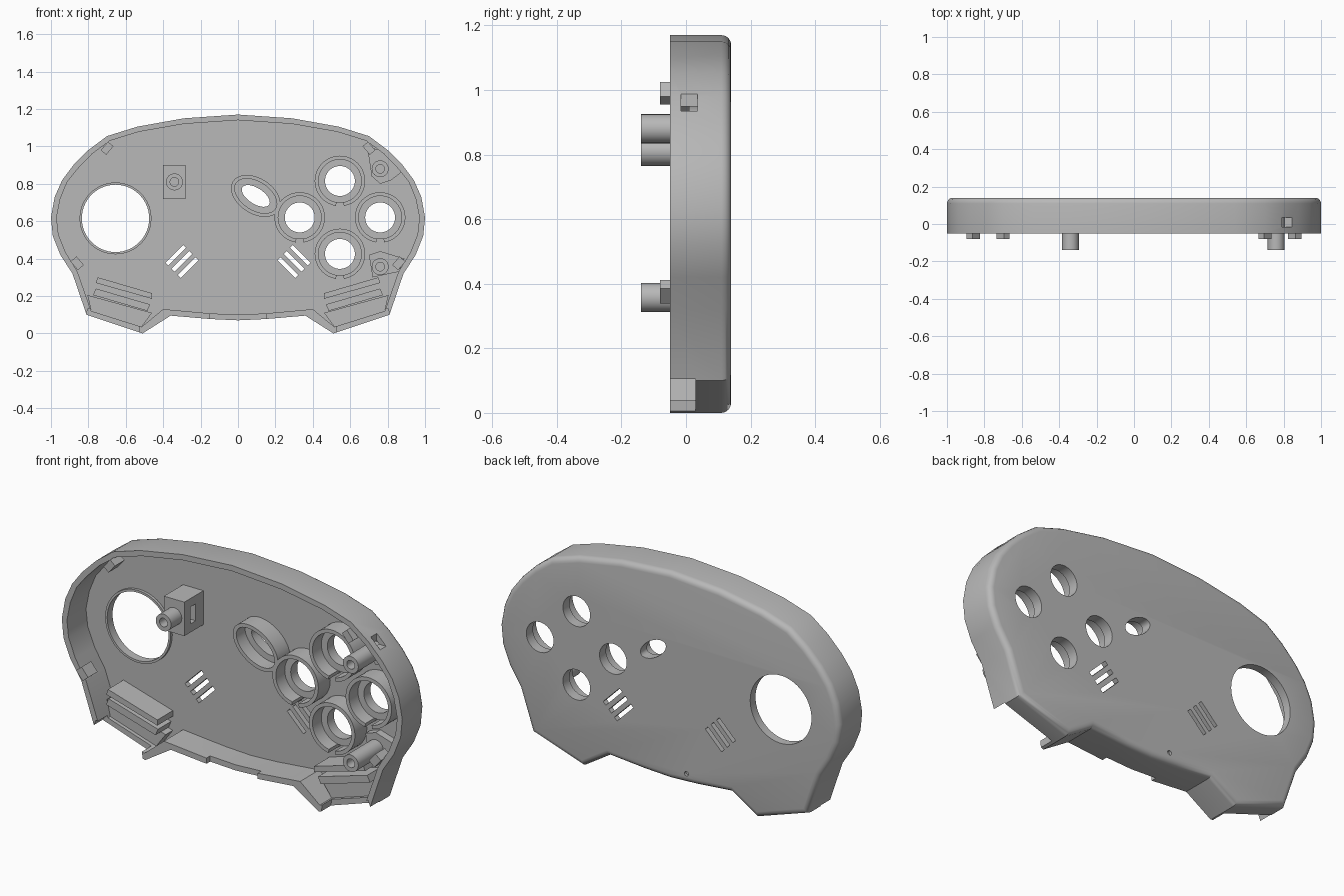
import bpy, bmesh
from math import sin, cos, pi, radians, tau

if "Cube" in bpy.data.objects:
    bpy.data.objects.remove(bpy.data.objects["Cube"])

grey = bpy.data.materials.new("Grey plastic")
grey.use_nodes = True
COLOUR = (0.48, 0.48, 0.48, 1)
grey.diffuse_color = COLOUR
grey.node_tree.nodes["Principled BSDF"].inputs["Base Color"].default_value = COLOUR

RIM, FLOOR, BACK = -0.05, 0.11, 0.14


def finish(name, bm):
    bmesh.ops.recalc_face_normals(bm, faces=bm.faces)
    mesh = bpy.data.meshes.new(name)
    bm.to_mesh(mesh)
    bm.free()
    ob = bpy.data.objects.new(name, mesh)
    bpy.context.collection.objects.link(ob)
    mesh.materials.append(grey)
    return ob


def prism(name, pts, y0, y1, round_back=0):
    """Extrude an x-z polygon from y0 to y1, optionally rounding the back edge."""
    bm = bmesh.new()
    front = [bm.verts.new((x, y0, z)) for x, z in pts]
    back = [bm.verts.new((x, y1, z)) for x, z in pts]
    bm.faces.new(front)
    back_face = bm.faces.new(back[::-1])
    n = len(pts)
    for i in range(n):
        j = (i + 1) % n
        bm.faces.new((front[i], back[i], back[j], front[j]))
    if round_back:
        bmesh.ops.recalc_face_normals(bm, faces=bm.faces)
        bmesh.ops.bevel(bm, geom=list(back_face.edges), offset=round_back,
                        segments=4, profile=0.5, affect='EDGES')
    return finish(name, bm)


def ellipse(cx, cz, a, b=None, turn=0, n=40):
    b = b or a
    c, s = cos(turn), sin(turn)
    return [(cx + a * cos(t) * c - b * sin(t) * s, cz + a * cos(t) * s + b * sin(t) * c)
            for t in (tau * i / n for i in range(n))]


def rect(cx, cz, w, h, turn=0):
    c, s = cos(turn), sin(turn)
    return [(cx + x * c - z * s, cz + x * s + z * c)
            for x, z in ((-w / 2, -h / 2), (w / 2, -h / 2), (w / 2, h / 2), (-w / 2, h / 2))]


def ring(name, outer, inner, y0, y1, skip=()):
    """Tube between two matching loops; skipped segments leave a gap."""
    bm = bmesh.new()
    n = len(outer)
    loops = [[bm.verts.new((x, y, z)) for x, z in pts]
             for pts, y in ((outer, y0), (outer, y1), (inner, y1), (inner, y0))]
    for i in range(n):
        j = (i + 1) % n
        if i in skip:
            continue
        for k in range(4):
            a, b = loops[k], loops[(k + 1) % 4]
            bm.faces.new((a[i], a[j], b[j], b[i]))
        for edge, other in ((i, (i - 1) % n), (j, j)):
            if other in skip:
                bm.faces.new([lp[edge] for lp in loops])
    return finish(name, bm)


def cut(target, pts, y0, y1):
    """Subtract a prism and remove the cutter."""
    tool = prism("cutter", pts, y0, y1)
    tool.hide_render = True
    mod = target.modifiers.new("cut", 'BOOLEAN')
    mod.operation, mod.solver, mod.object = 'DIFFERENCE', 'EXACT', tool
    graph = bpy.context.evaluated_depsgraph_get()
    mesh = bpy.data.meshes.new_from_object(target.evaluated_get(graph))
    target.modifiers.clear()
    target.data = mesh
    bpy.data.objects.remove(tool)


def flip(pts, s):
    return [(x * s, z) for x, z in pts]


def mirrored(half):
    return half + [(-x, z) for x, z in reversed(half) if x > 0.001]


# Shell: rounded tray with two grips, hollowed from the front
outer = mirrored([(0, 1.17), (0.29, 1.15), (0.54, 1.105), (0.70, 1.055), (0.80, 0.98),
                  (0.88, 0.90), (0.94, 0.82), (0.98, 0.73), (1.0, 0.62), (0.99, 0.52),
                  (0.95, 0.42), (0.885, 0.32), (0.81, 0.10), (0.51, 0), (0.36, 0.095),
                  (0.15, 0.077), (0, 0.07)])
inner = mirrored([(0, 1.14), (0.29, 1.12), (0.53, 1.078), (0.685, 1.03), (0.78, 0.96),
                  (0.857, 0.88), (0.913, 0.81), (0.95, 0.72), (0.97, 0.62), (0.96, 0.53),
                  (0.92, 0.43), (0.858, 0.33), (0.785, 0.12), (0.515, 0.035), (0.40, 0.13),
                  (0.15, 0.107), (0, 0.10)])
shell = prism("shell", outer, RIM, BACK, 0.03)
cut(shell, inner, -0.3, FLOOR)

# Large stick opening, button openings and small oval opening
buttons = [(0.545, 0.815), (0.76, 0.62), (0.33, 0.62), (0.545, 0.425)]
TILT = radians(-33)
cut(shell, ellipse(-0.655, 0.615, 0.18, n=56), 0.05, 0.3)
for cx, cz in buttons:
    cut(shell, ellipse(cx, cz, 0.08), 0.05, 0.3)
cut(shell, ellipse(0.095, 0.735, 0.085, 0.042, TILT), 0.05, 0.3)

# Diagonal slots, grip notches, lower rim notch, side slot and pin hole
for s in (-1, 1):
    for k in (-1, 0, 1):
        slot = rect(-0.30 + 0.033 * k, 0.385 - 0.033 * k, 0.135, 0.022, pi / 4)
        cut(shell, flip(slot, -s), 0.05, 0.3)
    notch = [(0.80, 0.135), (0.53, 0.045), (0.52, -0.04), (0.83, 0.06)]
    cut(shell, flip(notch, s), -0.3, 0.03)
cut(shell, rect(0, 0.09, 0.30, 0.08), -0.3, RIM + 0.03)
cut(shell, rect(0.825, 0.962, 0.07, 0.055), -0.015, 0.035)
cut(shell, ellipse(-0.10, 0.125, 0.012, n=16), 0.125, 0.3)

# Collars around the openings
ring("stick_collar", ellipse(-0.655, 0.615, 0.192, n=56), ellipse(-0.655, 0.615, 0.18, n=56),
     0.095, FLOOR + 0.002)
for i, (cx, cz) in enumerate(buttons):
    ring(f"button_guide_{i + 1}", ellipse(cx, cz, 0.135), ellipse(cx, cz, 0.115),
         0.01, FLOOR + 0.002, skip=(29, 30))
    ring(f"button_seat_{i + 1}", ellipse(cx, cz, 0.116), ellipse(cx, cz, 0.08),
         0.085, FLOOR + 0.002)
ring("oval_guide", ellipse(0.095, 0.735, 0.145, 0.095, TILT),
     ellipse(0.095, 0.735, 0.125, 0.075, TILT), 0.01, FLOOR + 0.002)
ring("oval_seat", ellipse(0.095, 0.735, 0.126, 0.076, TILT),
     ellipse(0.095, 0.735, 0.085, 0.042, TILT), 0.085, FLOOR + 0.002)

# Screw posts, with a slotted block under the left-hand one
block = prism("post_block", rect(-0.34, 0.81, 0.12, 0.18), RIM, FLOOR + 0.002)
cut(block, rect(-0.34, 0.81, 0.3, 0.09), 0.0, 0.045)
for name, cx, cz, base in (("block_post", -0.34, 0.81, RIM + 0.002),
                           ("upper_post", 0.76, 0.88, FLOOR + 0.002),
                           ("lower_post", 0.76, 0.357, FLOOR + 0.002)):
    ring(name, ellipse(cx, cz, 0.045, n=32), ellipse(cx, cz, 0.023, n=32), -0.14, base)

# Raised pads beside the right-hand posts
prism("upper_pad", [(0.69, 1.0), (0.715, 0.84), (0.76, 0.80), (0.82, 0.82), (0.885, 0.87),
                    (0.79, 0.97)], 0.07, FLOOR + 0.002)
prism("lower_pad", [(0.70, 0.42), (0.76, 0.44), (0.89, 0.40), (0.86, 0.33), (0.72, 0.30)],
      0.07, FLOOR + 0.002)

# Locating tabs on the rim and ridges inside each grip
for s, side in ((1, "left"), (-1, "right")):
    prism(f"{side}_upper_tab", flip(rect(0.70, 0.99, 0.06, 0.038, radians(-50)), s), -0.08, 0.0)
    prism(f"{side}_lower_tab", flip(rect(0.86, 0.375, 0.06, 0.042, radians(50)), s), -0.08, 0.0)
    prism(f"{side}_grip_ridge", flip([(0.75, 0.30), (0.46, 0.215), (0.46, 0.185), (0.76, 0.27)], s),
          -0.02, FLOOR + 0.002)
    prism(f"{side}_grip_step", flip([(0.76, 0.24), (0.47, 0.155), (0.485, 0.12), (0.775, 0.205)], s),
          0.0, FLOOR + 0.002)
    prism(f"{side}_grip_shelf", flip([(0.805, 0.205), (0.46, 0.11), (0.515, 0.035), (0.785, 0.12)], s),
          0.05, FLOOR + 0.002)

# Smooth shading with sharp corners kept
for ob in bpy.context.collection.objects:
    ob.select_set(ob.type == 'MESH')
bpy.context.view_layer.objects.active = shell
bpy.ops.object.shade_smooth_by_angle(angle=radians(30))
